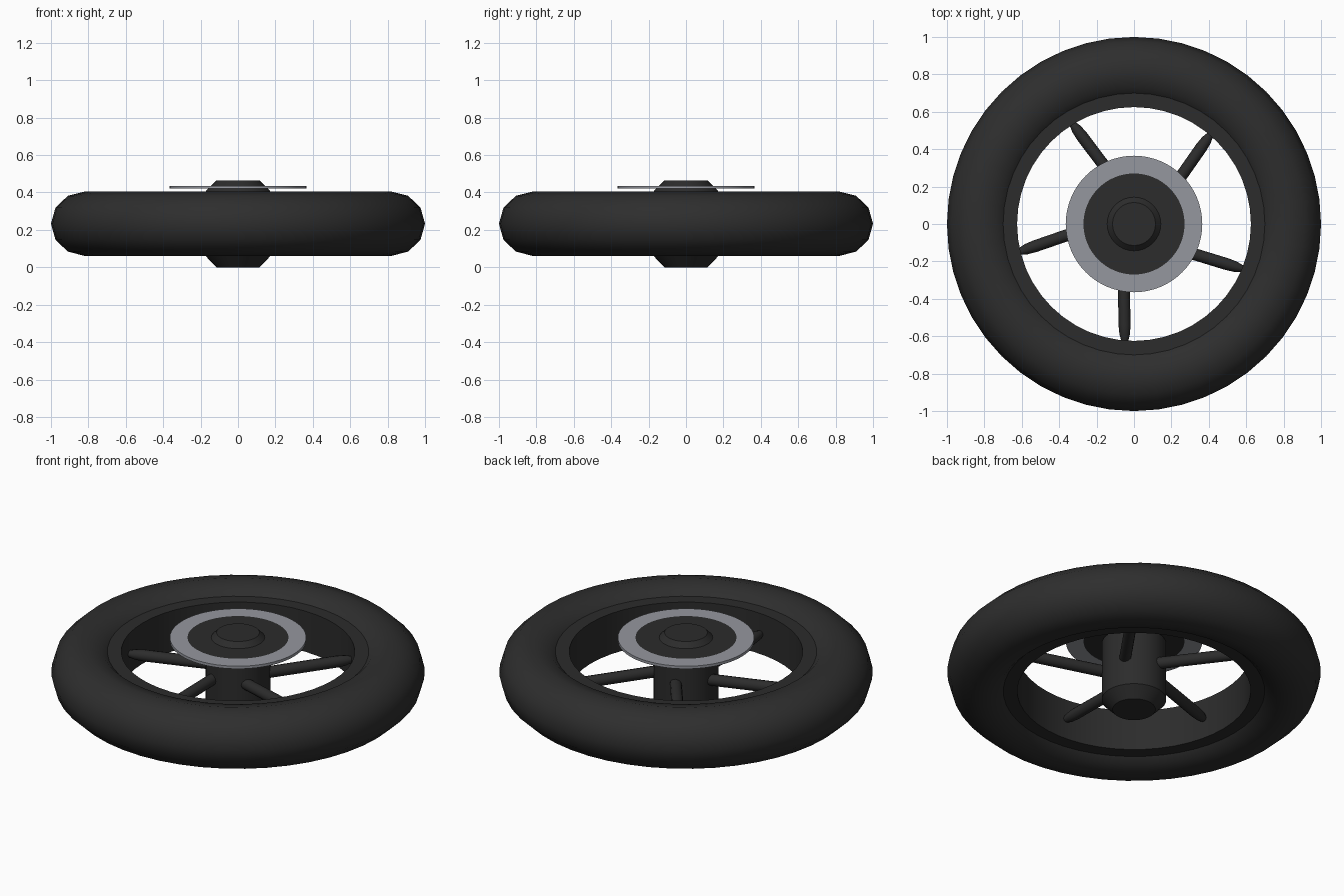
import bpy, math

if "Cube" in bpy.data.objects:
    bpy.data.objects.remove(bpy.data.objects["Cube"])

MID = 0.233  # height of the wheel's middle plane


def material(name, rgb):
    m = bpy.data.materials.new(name)
    m.diffuse_color = (*rgb, 1)
    m.use_nodes = True
    m.node_tree.nodes["Principled BSDF"].inputs["Base Color"].default_value = m.diffuse_color
    return m


rubber = material("black rubber", (0.027, 0.027, 0.027))
paint = material("black paint", (0.025, 0.025, 0.025))
steel = material("brushed steel", (0.30, 0.31, 0.345))


def lathe(name, profile, segs, mats, closed=True, angle=35):
    """Spin an (r, z) profile around z; r = 0 ends become fans."""
    verts, rings = [], []
    for r, z in profile:
        n = 1 if r == 0 else segs
        rings.append(list(range(len(verts), len(verts) + n)))
        for i in range(n):
            a = 2 * math.pi * i / segs
            verts.append((r * math.cos(a), r * math.sin(a), z))
    faces = []
    count = len(rings)
    for k in range(count if closed else count - 1):
        p, q = rings[k], rings[(k + 1) % count]
        for i in range(segs):
            f = [p[i % len(p)], p[(i + 1) % len(p)], q[(i + 1) % len(q)], q[i % len(q)]]
            faces.append(list(dict.fromkeys(f)))
    return build(name, verts, faces, mats, angle)


def build(name, verts, faces, mats, angle):
    me = bpy.data.meshes.new(name)
    me.from_pydata(verts, [], faces)
    for m in mats:
        me.materials.append(m)
    ob = bpy.data.objects.new(name, me)
    bpy.context.collection.objects.link(ob)
    bpy.ops.object.select_all(action='DESELECT')
    ob.select_set(True)
    bpy.context.view_layer.objects.active = ob
    bpy.ops.object.shade_smooth_by_angle(angle=math.radians(angle))
    return ob


# tyre: twelve-sided torus section
steps = [math.radians(30 * i) for i in range(12)]
lathe("tyre", [(0.82 + 0.18 * math.cos(a), MID + 0.172 * math.sin(a)) for a in steps],
      48, [rubber])

# rim: tube sitting inside the tyre
lathe("rim", [(0.72, MID - 0.12), (0.72, MID + 0.12), (0.625, MID + 0.12), (0.625, MID - 0.12)],
      48, [paint])

# hub: cylinder with bevelled ends
lathe("hub", [(0, 0), (0.115, 0), (0.173, 0.06), (0.173, 0.406), (0.115, 0.465), (0, 0.465)],
      32, [paint], closed=False)

# brake disc: steel outer ring, black centre
disc = lathe("brake_disc", [(0, 0.42), (0.27, 0.42), (0.365, 0.42), (0.365, 0.436),
                            (0.27, 0.436), (0, 0.436)], 64, [steel, paint], closed=False)
for f in disc.data.polygons:
    if math.hypot(f.center.x, f.center.y) < 0.26:
        f.material_index = 1

# five spokes, set slightly to one side of the axle, with tapered tips
for k in range(5):
    spoke = lathe("spoke_%d" % (k + 1),
                  [(0, 0.08), (0.032, 0.08), (0.032, 0.54), (0.028, 0.59),
                   (0.018, 0.625), (0, 0.632)], 12, [paint], closed=False, angle=45)
    a = math.radians(55 + 72 * k)
    spoke.rotation_euler = (0, math.pi / 2, a)
    spoke.location = (0.06 * math.sin(a), -0.06 * math.cos(a), MID)
